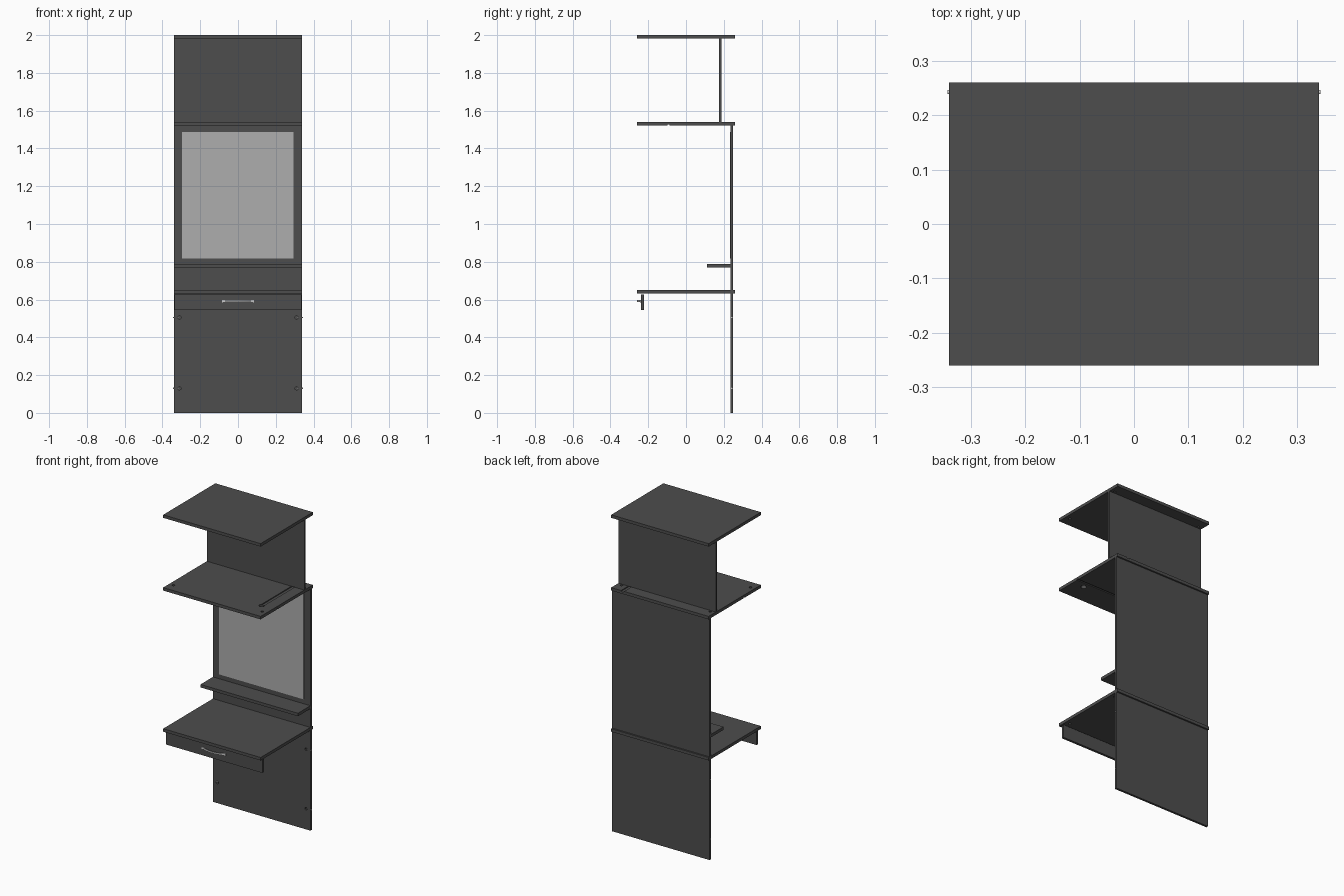
import bpy, bmesh, math
from mathutils import Matrix

if "Cube" in bpy.data.objects:
    bpy.data.objects.remove(bpy.data.objects["Cube"])


def material(name, v):
    m = bpy.data.materials.new(name)
    m.diffuse_color = (v, v, v, 1)
    m.use_nodes = True
    m.node_tree.nodes["Principled BSDF"].inputs["Base Color"].default_value = m.diffuse_color
    return m


DARK = material("dark_board", 0.075)
LIGHT = material("mirror_grey", 0.42)
METAL = material("metal", 0.6)


def finish(name, bm, mat=None):
    bmesh.ops.recalc_face_normals(bm, faces=bm.faces)
    me = bpy.data.meshes.new(name)
    bm.to_mesh(me)
    bm.free()
    ob = bpy.data.objects.new(name, me)
    bpy.context.collection.objects.link(ob)
    if mat:
        me.materials.append(mat)
    return ob


def add_box(bm, x, y, z):
    size = [b - a for a, b in (x, y, z)]
    mid = [(a + b) / 2 for a, b in (x, y, z)]
    bmesh.ops.create_cube(bm, size=1, matrix=Matrix.Translation(mid) @ Matrix.Diagonal((*size, 1)))


def add_cyl(bm, centre, axis, r, length):
    rot = {"X": Matrix.Rotation(math.pi / 2, 4, "Y"),
           "Y": Matrix.Rotation(math.pi / 2, 4, "X"),
           "Z": Matrix.Identity(4)}[axis]
    bmesh.ops.create_cone(bm, cap_ends=True, segments=20, radius1=r, radius2=r,
                          depth=length, matrix=Matrix.Translation(centre) @ rot)


def board(name, x, y, z, mat=DARK):
    bm = bmesh.new()
    add_box(bm, x, y, z)
    return finish(name, bm, mat)


def cut(ob, fill):
    # one hidden cutter per boolean keeps the cuts clean
    bm = bmesh.new()
    fill(bm)
    c = finish(ob.name + "_cutter", bm, DARK)
    c.hide_render = True
    mod = ob.modifiers.new("cut", "BOOLEAN")
    mod.operation = "DIFFERENCE"
    mod.solver = "EXACT"
    mod.object = c
    bpy.context.view_layer.objects.active = ob
    bpy.ops.object.modifier_apply(modifier=mod.name)
    bpy.data.objects.remove(c)


W = (-0.34, 0.34)
D = (-0.26, 0.26)

# horizontal boards
top = board("top_board", W, D, (1.981, 2.0))
shelf = board("middle_shelf", W, D, (1.522, 1.541))
desk = board("desk_top", W, D, (0.632, 0.651))
board("small_shelf", W, (0.112, 0.236), (0.769, 0.788))

# back panels
lower = board("lower_back_panel", W, (0.236, 0.25), (0, 0.632))
board("mirror_back_panel", W, (0.236, 0.25), (0.651, 1.522))
board("upper_back_panel", W, (0.175, 0.188), (1.541, 1.981))

# mirror
board("mirror", (-0.297, 0.294), (0.233, 0.236), (0.817, 1.488), LIGHT)

# connector holes in the boards
for ob, z in ((top, 1.981), (shelf, 1.541), (desk, 0.632)):
    def fill(bm, z=z):
        for sx in (-1, 1):
            for y in (-0.2, 0.2):
                add_cyl(bm, (sx * 0.31, y, z), "Z", 0.0085, 0.022)
    cut(ob, fill)


# cable channel, cable hole and light slot in the middle shelf
def cable(bm):
    add_box(bm, (0.25, 0.272), (-0.125, 0.3), (1.535, 1.56))


cut(shelf, cable)
cut(shelf, lambda bm: add_cyl(bm, (0.261, -0.135, 1.53), "Z", 0.017, 0.06))
cut(shelf, lambda bm: add_box(bm, (-0.4, 0.4), (-0.099, -0.088), (1.51, 1.528)))


# connector holes and dowels in the lower panel
def panel_holes(bm):
    for sx in (-1, 1):
        for z in (0.13, 0.505):
            add_cyl(bm, (sx * 0.31, 0.236, z), "Y", 0.0085, 0.02)


cut(lower, panel_holes)
bm = bmesh.new()
for sx in (-1, 1):
    for z in (0.13, 0.505):
        add_cyl(bm, (sx * 0.3275, 0.2425, z), "X", 0.0038, 0.031)
finish("dowels", bm, METAL)

# drawer front
board("drawer_front", (-0.336, 0.336), (-0.238, -0.223), (0.544, 0.627))

# bow handle
N = 16
L = 0.084
bm = bmesh.new()
rings = []
for i in range(N + 1):
    t = -1 + 2 * i / N
    x = L * t
    y = -0.238 - 0.017 * max(0, 1 - (t / 0.9) ** 2)
    h = 0.0065 - 0.002 * (1 - t * t)
    rings.append([bm.verts.new((x, y + dy, 0.592 + dz))
                  for dy, dz in ((0, -h), (0, h), (-0.005, h), (-0.005, -h))])
for a, b in zip(rings, rings[1:]):
    for k in range(4):
        bm.faces.new((a[k], a[(k + 1) % 4], b[(k + 1) % 4], b[k]))
bm.faces.new(rings[0])
bm.faces.new(rings[-1][::-1])
handle = finish("drawer_handle", bm, METAL)
bpy.ops.object.select_all(action="DESELECT")
handle.select_set(True)
bpy.context.view_layer.objects.active = handle
bpy.ops.object.shade_smooth_by_angle(angle=math.radians(35))
